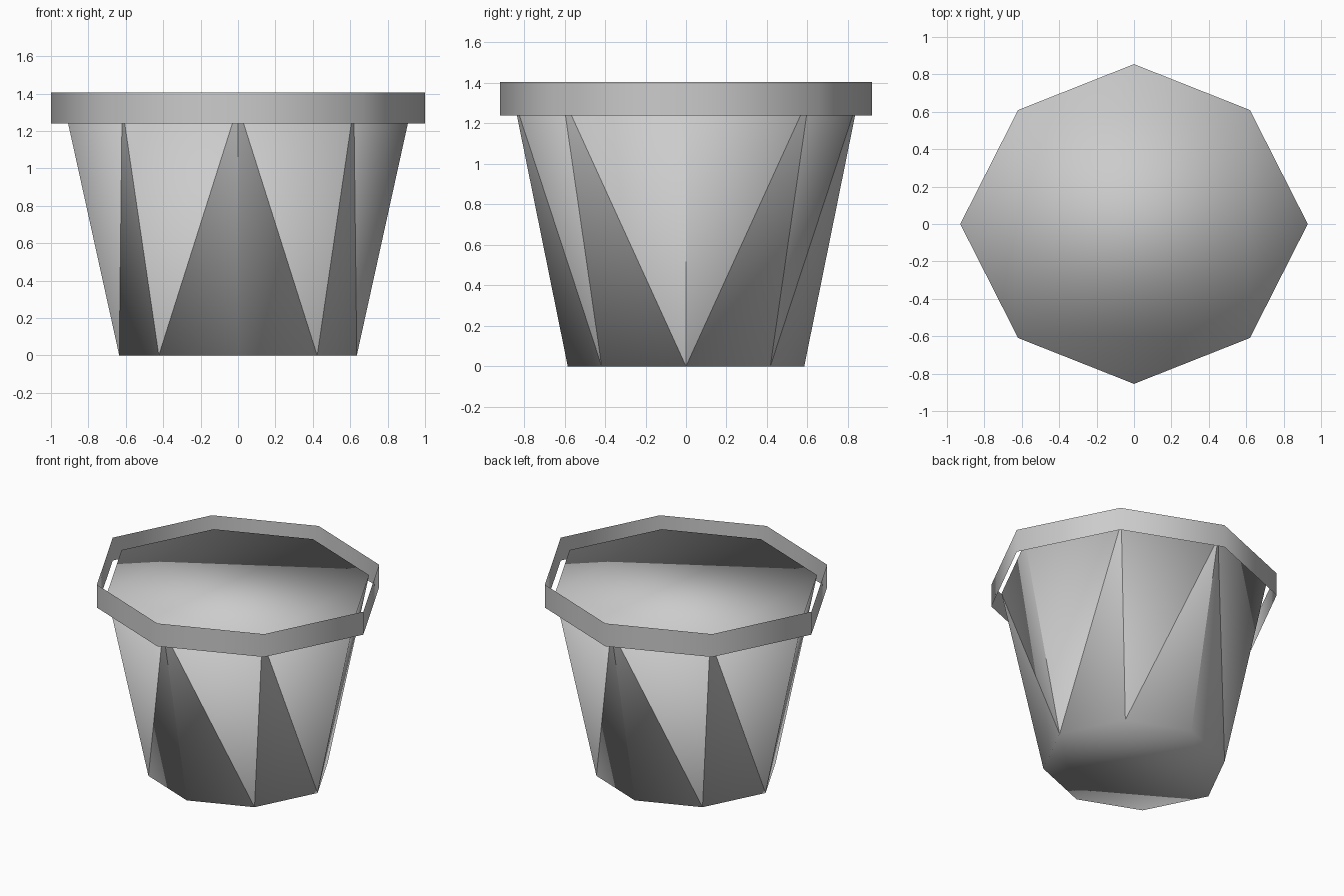
import bpy, bmesh

if "Cube" in bpy.data.objects:
    bpy.data.objects.remove(bpy.data.objects["Cube"])

# Slightly squashed octagon, starting at -y and going counter-clockwise
OCT = [(0, -.92), (.667, -.656), (1, 0), (.667, .656),
       (0, .92), (-.667, .656), (-1, 0), (-.667, -.656)]


def ring(bm, scale, z):
    return [bm.verts.new((x * scale, y * scale, z)) for x, y in OCT]


def finish(bm, name):
    bm.normal_update()
    for f in bm.faces:
        f.smooth = True
    me = bpy.data.meshes.new(name)
    bm.to_mesh(me)
    bm.free()
    ob = bpy.data.objects.new(name, me)
    bpy.context.collection.objects.link(ob)
    return ob


# Tapered pot body, closed by flat caps below and above
bm = bmesh.new()
low, top = ring(bm, .635, 0), ring(bm, .929, 1.335)
bm.faces.new(low[::-1])
bm.faces.new(top)
for i in range(8):
    j = (i + 1) % 8
    if i in (0, 1, 4, 5):      # diagonals run away from the y axis
        tris = (low[i], low[j], top[i]), (low[j], top[j], top[i])
    else:
        tris = (low[i], low[j], top[j]), (low[i], top[j], top[i])
    for t in tris:
        bm.faces.new(t)
# Creases along the wall edges give the faceted triangles
for e in bm.edges:
    if abs(e.verts[0].co.z - e.verts[1].co.z) > .1:
        e.smooth = False
finish(bm, "pot_body")

# Thin upright rim band standing clear of the body
bm = bmesh.new()
low, top = ring(bm, 1, 1.24), ring(bm, 1, 1.405)
for i in range(8):
    j = (i + 1) % 8
    bm.faces.new((low[i], low[j], top[j], top[i]))
finish(bm, "rim_band")
